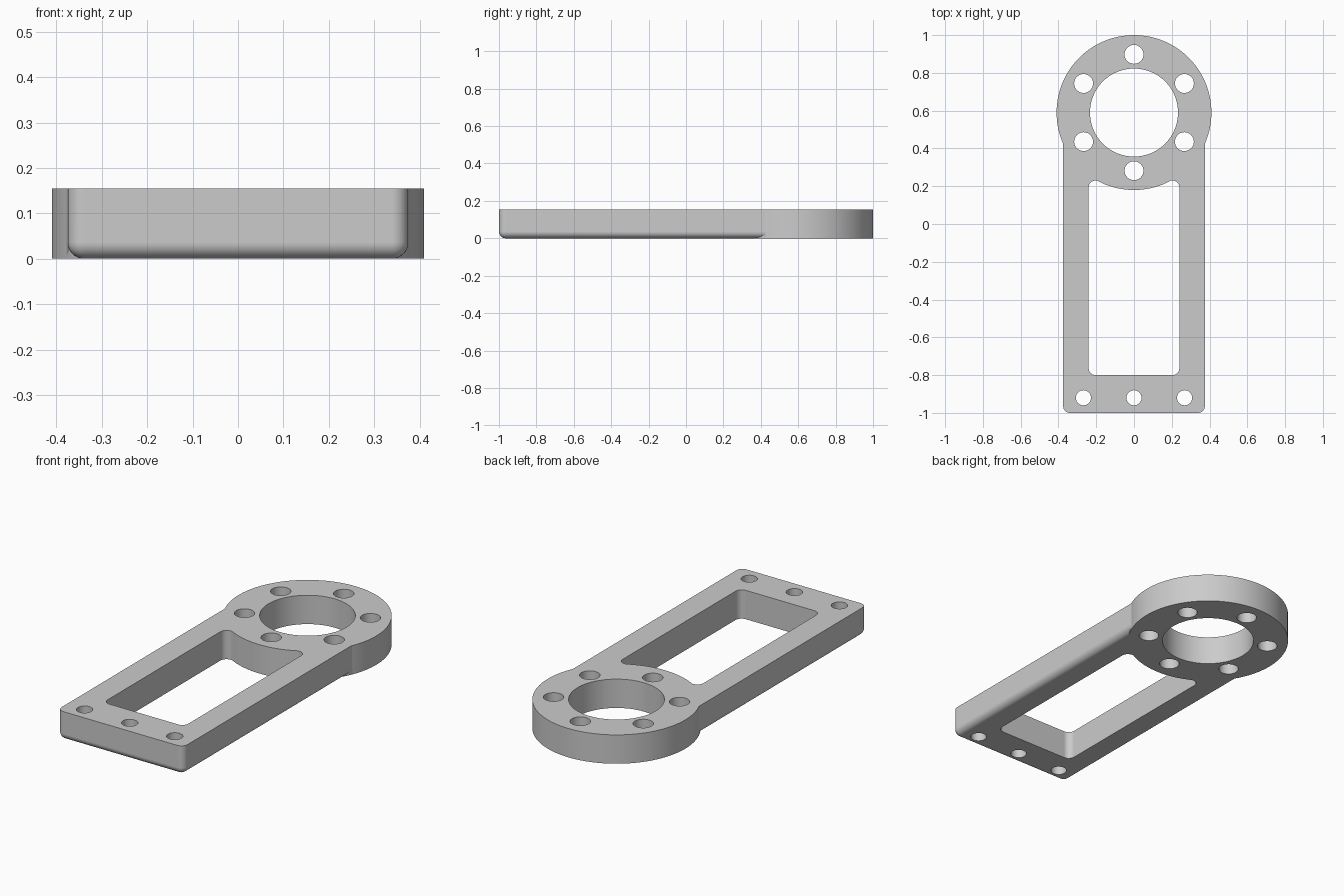
import bpy, bmesh, math
from mathutils import Matrix

HEIGHT = 0.155
RING_Y, RING_R, BORE_R = 0.59, 0.41, 0.233
FILLET = 0.036

old = bpy.data.objects.get("Cube")
if old:
    bpy.data.objects.remove(old, do_unlink=True)

grey = bpy.data.materials.new("plain grey")
grey.use_nodes = True
colour = (0.6, 0.6, 0.6, 1)
grey.diffuse_color = colour
grey.node_tree.nodes["Principled BSDF"].inputs["Base Color"].default_value = colour


def finish(bm, name):
    mesh = bpy.data.meshes.new(name)
    bm.to_mesh(mesh)
    bm.free()
    mesh.materials.append(grey)
    obj = bpy.data.objects.new(name, mesh)
    bpy.context.collection.objects.link(obj)
    return obj


def box(name, half_width, y0, y1, z0, z1, radius, pick):
    """Box whose edges chosen by pick are rounded."""
    bm = bmesh.new()
    bmesh.ops.create_cube(bm, size=1)
    for v in bm.verts:
        v.co.x *= 2 * half_width
        v.co.y = y0 if v.co.y < 0 else y1
        v.co.z = z0 if v.co.z < 0 else z1
    edges = [e for e in bm.edges if pick(*[v.co for v in e.verts])]
    bmesh.ops.bevel(bm, geom=edges, offset=radius, segments=8,
                    profile=0.5, affect='EDGES', clamp_overlap=True)
    return finish(bm, name)


def cylinder(name, x, y, radius, z0, z1, sides):
    bm = bmesh.new()
    bmesh.ops.create_cone(bm, cap_ends=True, segments=sides, radius1=radius,
                          radius2=radius, depth=z1 - z0,
                          matrix=Matrix.Translation((x, y, (z0 + z1) / 2)))
    return finish(bm, name)


def combine(target, tool, operation):
    mod = target.modifiers.new(tool.name, 'BOOLEAN')
    mod.operation, mod.solver, mod.object = operation, 'EXACT', tool
    bpy.context.view_layer.objects.active = target
    bpy.ops.object.modifier_apply(modifier=mod.name)
    bpy.data.objects.remove(tool, do_unlink=True)


def is_vertical(a, b):
    return abs(a.z - b.z) > 0.01


# Rectangular arm: rounded front corners and rounded lower rim, open to the ring
def arm_edge(a, b):
    at_back = a.y > 0 and b.y > 0
    at_bottom = a.z < 0.01 and b.z < 0.01
    return not at_back and (is_vertical(a, b) or at_bottom)


bracket = box("bracket", 0.375, -1, 0.45, 0, HEIGHT, FILLET, arm_edge)

# Long window, cut before the ring is added so the ring bulges into it
window = box("window_cutter", 0.24, -0.8, 0.23, -0.1, 0.3, FILLET, is_vertical)
combine(bracket, window, 'DIFFERENCE')

# Round mounting ring
combine(bracket, cylinder("ring", 0, RING_Y, RING_R, 0, HEIGHT, 128), 'UNION')


def drill(x, y, radius, sides=32):
    combine(bracket, cylinder("drill_cutter", x, y, radius, -0.1, 0.3, sides), 'DIFFERENCE')


# Central bore, ring of six bolt holes, row of three end holes
drill(0, RING_Y, BORE_R, 96)
for i in range(6):
    angle = math.radians(90 + 60 * i)
    drill(0.308 * math.cos(angle), RING_Y + 0.308 * math.sin(angle), 0.05)
for x in (-0.268, 0, 0.268):
    drill(x, -0.92, 0.04)

# Smooth rounded walls with crisp rims
bpy.ops.object.select_all(action='DESELECT')
bracket.select_set(True)
bpy.context.view_layer.objects.active = bracket
bpy.ops.object.shade_smooth_by_angle(angle=math.radians(30))
weighted = bracket.modifiers.new("even_shading", 'WEIGHTED_NORMAL')
weighted.keep_sharp = True
